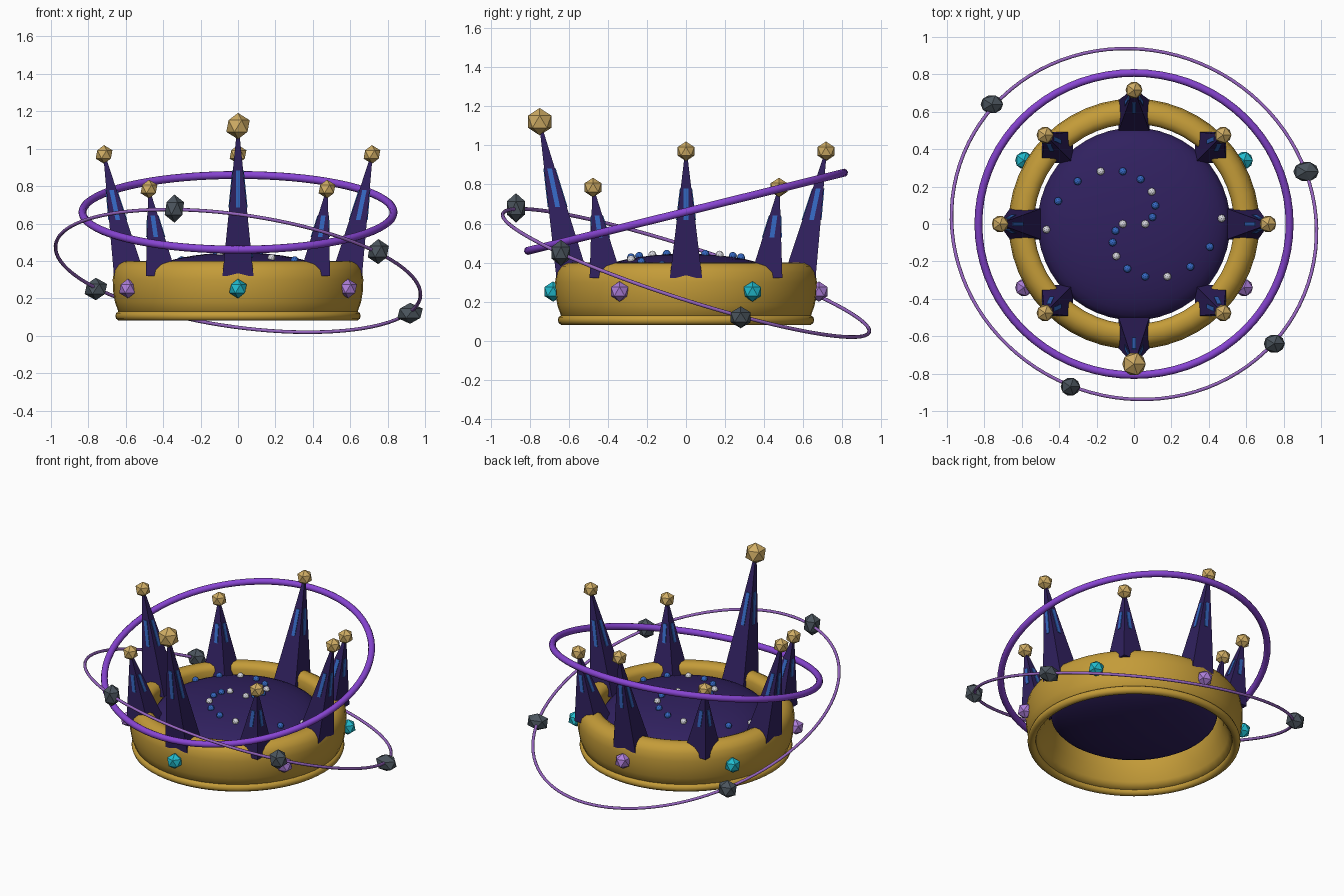
import bpy, bmesh, math
from mathutils import Vector, Matrix

if "Cube" in bpy.data.objects:
    bpy.data.objects.remove(bpy.data.objects["Cube"])


def material(name, rgb):
    m = bpy.data.materials.new(name)
    m.diffuse_color = (*rgb, 1)
    m.use_nodes = True
    m.node_tree.nodes["Principled BSDF"].inputs["Base Color"].default_value = m.diffuse_color
    return m


GOLD = material("band gold", (0.55, 0.33, 0.04))
PALE_GOLD = material("pale gold", (0.63, 0.42, 0.13))
INDIGO = material("dark indigo", (0.03, 0.015, 0.115))
VIOLET = material("violet", (0.25, 0.06, 0.66))
LILAC = material("dusty lilac", (0.31, 0.13, 0.53))
GREY = material("slate grey", (0.07, 0.09, 0.11))
CYAN = material("cyan", (0.015, 0.5, 0.62))
LAVENDER = material("lavender", (0.42, 0.21, 0.7))
BLUE = material("blue", (0.035, 0.14, 0.55))
WHITE = material("white", (0.7, 0.7, 0.75))


def finish(name, bm, mat, smooth=False):
    bmesh.ops.recalc_face_normals(bm, faces=bm.faces)
    me = bpy.data.meshes.new(name)
    bm.to_mesh(me)
    bm.free()
    me.materials.append(mat)
    for p in me.polygons:
        p.use_smooth = smooth
    ob = bpy.data.objects.new(name, me)
    bpy.context.collection.objects.link(ob)
    return ob


def crystal(name, loc, size, mat, sub=1):
    """Faceted icosphere; size is a radius or three radii."""
    s = size if isinstance(size, tuple) else (size,) * 3
    bm = bmesh.new()
    bmesh.ops.create_icosphere(bm, subdivisions=sub, radius=1,
                               matrix=Matrix.Translation(loc) @ Matrix.Diagonal((*s, 1)))
    return finish(name, bm, mat)


def lathe(name, profile, mat, steps=48, smooth=True):
    """Spin a closed (radius, z) profile around z."""
    bm = bmesh.new()
    rings = []
    for i in range(steps):
        a = math.tau * i / steps
        rings.append([bm.verts.new((r * math.cos(a), r * math.sin(a), z)) for r, z in profile])
    n = len(profile)
    for i in range(steps):
        p, q = rings[i], rings[(i + 1) % steps]
        for j in range(n):
            k = (j + 1) % n
            bm.faces.new((p[j], q[j], q[k], p[k]))
    return finish(name, bm, mat, smooth)


def hoop(name, major, minor, mat, z, normal=(0, 0, 1), steps=72):
    """Torus whose axis points along normal."""
    prof = [(major + minor * math.cos(math.tau * j / 10), minor * math.sin(math.tau * j / 10))
            for j in range(10)]
    ob = lathe(name, prof, mat, steps)
    rot = Vector((0, 0, 1)).rotation_difference(Vector(normal)).to_matrix().to_4x4()
    ob.data.transform(Matrix.Translation((0, 0, z)) @ rot)
    return ob


def loft(bm, low, high):
    """Closed box between two four-point loops."""
    a = [bm.verts.new(v) for v in low]
    b = [bm.verts.new(v) for v in high]
    bm.faces.new(a)
    bm.faces.new(b)
    for i in range(4):
        j = (i + 1) % 4
        bm.faces.new((a[i], a[j], b[j], b[i]))


# Rounded band with a rolled lower trim
lathe("band", [(0.61, 0.10), (0.64, 0.13), (0.658, 0.18), (0.668, 0.24), (0.67, 0.30),
               (0.662, 0.35), (0.64, 0.382), (0.61, 0.398), (0.575, 0.4), (0.548, 0.388),
               (0.535, 0.365), (0.535, 0.30), (0.55, 0.22), (0.58, 0.15)], GOLD)
hoop("band_trim", 0.63, 0.026, GOLD, 0.106)

# Flattened dome filling the band
bm = bmesh.new()
bmesh.ops.create_uvsphere(bm, u_segments=48, v_segments=20, radius=1,
                          matrix=Matrix.Translation((0, 0, 0.30)) @ Matrix.Diagonal((0.515, 0.515, 0.145, 1)))
finish("dome", bm, INDIGO, True)

# Two-armed swirl of stars on the dome
for arm in range(2):
    for i in range(10):
        r = 0.06 + 0.0455 * i
        a = math.radians(20.4 * i) + arm * math.pi
        z = 0.30 + 0.145 * math.sqrt(1 - (r / 0.515) ** 2)
        crystal("star", (r * math.cos(a), r * math.sin(a), z + 0.006), 0.021,
                WHITE if i % 3 == 0 else BLUE, 2)

# Eight leaning four-sided spikes with inlaid strips and ball tips
CORNERS = ((-1, -1), (1, -1), (1, 1), (-1, 1))
BASE_Z = 0.32
for k in range(8):
    a = k * math.pi / 4
    d = Vector((math.cos(a), math.sin(a), 0))
    if k == 6:                      # tall front spike
        tip_r, tip_z, ball = 0.74, 1.08, 0.07
    elif k % 2:                     # short diagonal spikes
        tip_r, tip_z, ball = 0.667, 0.755, 0.05
    else:
        tip_r, tip_z, ball = 0.71, 0.94, 0.05
    base = d * 0.58 + Vector((0, 0, BASE_Z))
    tip = d * tip_r + Vector((0, 0, tip_z))

    def section(t):
        return base.lerp(tip, t), 0.083 + (0.008 - 0.083) * t

    bm = bmesh.new()
    loft(bm, *[[c + Vector((x * h, y * h, 0)) for x, y in CORNERS]
               for c, h in (section(0), section(1))])
    finish("spike", bm, INDIGO)

    bm = bmesh.new()
    for s in range(4):              # one thin strip on every face
        n = Vector((round(math.cos(s * math.pi / 2)), round(math.sin(s * math.pi / 2)), 0))
        side = Vector((-n.y, n.x, 0))
        loops = []
        for t in (0.48, 0.74):
            c, h = section(t)
            loops.append([c + side * (x * 0.012) + n * (h + y * 0.004) for x, y in CORNERS])
        loft(bm, *loops)
    finish("spike_strips", bm, BLUE)

    axis = (tip - base).normalized()
    crystal("spike_ball", tip + axis * (ball * 0.6), ball, PALE_GOLD)

# Six gems around the band
for k in range(6):
    a = math.radians(-90 + 60 * k)
    crystal("gem", (0.68 * math.cos(a), 0.68 * math.sin(a), 0.252), 0.052,
            LAVENDER if k % 2 else CYAN)

# Tilted halo, and a thin orbit ring carrying rocks
hoop("halo", 0.832, 0.021, VIOLET, 0.66, (0, -0.247, 1))
hoop("orbit_ring", 0.985, 0.0095, LILAC, 0.347, (0.143, 0.323, 1), 96)
for loc, size in (((-0.34, -0.87, 0.68), (0.058, 0.055, 0.075)),
                  ((-0.76, 0.64, 0.25), (0.067, 0.056, 0.06)),
                  ((0.75, -0.64, 0.45), (0.063, 0.056, 0.067)),
                  ((0.92, 0.28, 0.12), (0.076, 0.06, 0.056))):
    crystal("orbit_rock", loc, size, GREY)
